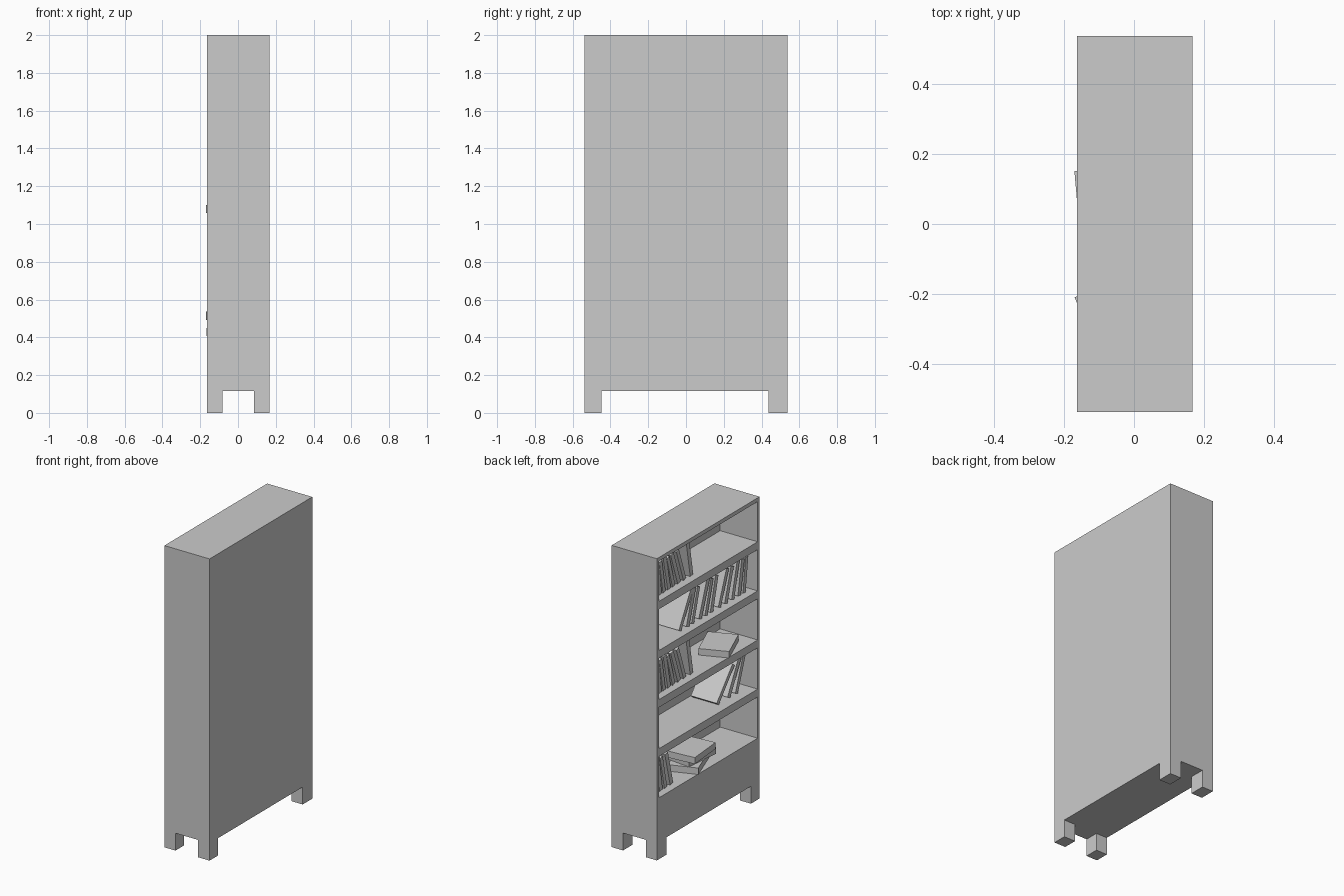
import bpy
from math import radians
from mathutils import Matrix

if "Cube" in bpy.data.objects:
    bpy.data.objects.remove(bpy.data.objects["Cube"])

X0, X1, YW, TOP = -0.163, 0.168, 0.538, 2.0   # case extents
WALL, BACK = 0.02, 0.112                      # side thickness, inner back face
SHELVES = [0.407 + 0.3255 * i for i in range(5)]


def box(name, lo, hi, matrix=None):
    """Box between two corners, optionally placed by a matrix."""
    v = [(x, y, z) for x in (lo[0], hi[0]) for y in (lo[1], hi[1]) for z in (lo[2], hi[2])]
    f = [(0, 1, 3, 2), (4, 6, 7, 5), (0, 4, 5, 1), (2, 3, 7, 6), (0, 2, 6, 4), (1, 5, 7, 3)]
    me = bpy.data.meshes.new(name)
    me.from_pydata(v, [], f)
    ob = bpy.data.objects.new(name, me)
    bpy.context.collection.objects.link(ob)
    if matrix:
        ob.matrix_world = matrix
    return ob


# Case
iy = YW - WALL
box("base_plinth", (X0, -YW, 0.115), (X1, YW, SHELVES[0]))
box("back_panel", (BACK, -YW, SHELVES[0]), (X1, YW, TOP))
box("top_board", (X0, -YW, TOP - 0.025), (BACK, YW, TOP))
for name, y0, y1 in (("right_side", -YW, -iy), ("left_side", iy, YW)):
    box(name, (X0, y0, SHELVES[0]), (BACK, y1, TOP - 0.025))
for z in SHELVES[1:]:
    box("shelf", (X0, -iy, z - 0.052), (BACK, iy, z))

# Legs
for x0, x1 in ((X0, -0.082), (0.085, X1)):
    for y0, y1 in ((-YW, -0.447), (0.437, YW)):
        box("leg", (x0, y0, 0), (x1, y1, 0.115))


def standing(z, books, side, front=-0.115):
    """Row of books leaning towards side (+1: +y, -1: -y): (y of resting edge, lean, height)."""
    for i, (y, lean, h) in enumerate(books):
        t = 0.028 + 0.004 * (i % 2)
        lo, hi = sorted((0, -side * t))
        m = Matrix.Translation((0, y, z)) @ Matrix.Rotation(radians(-side * lean), 4, 'X')
        box("standing_book", (front, lo, 0), (front + 0.19, hi, h), m)


def lying(x, y, z, turn, h=0.043):
    """Book lying flat, turned about z."""
    m = Matrix.Translation((x, y, z)) @ Matrix.Rotation(radians(turn), 4, 'Z')
    box("lying_book", (-0.095, -0.125, 0), (0.095, 0.125, h), m)


# Books on each shelf, from the top down
left_row = [(0.495, 4, .22), (0.45, 7, .23), (0.405, 10, .22), (0.355, 12, .23),
            (0.305, 16, .22), (0.25, 19, .23), (0.19, 19, .23), (0.12, 10, .235)]
standing(SHELVES[4], left_row, 1)
standing(SHELVES[3], [(0.215, 29, .27), (0.13, 17, .24), (0.08, 16, .23), (0.00, 20, .25),
                      (-0.06, 16, .23), (-0.12, 14, .23), (-0.20, 21, .24), (-0.27, 17, .23),
                      (-0.34, 14, .24), (-0.41, 10, .23), (-0.46, 7, .23)], -1)
standing(SHELVES[2], left_row, 1)
lying(-0.035, -0.29, SHELVES[2], 22)
standing(SHELVES[1], [(-0.20, 40, .26), (-0.32, 28, .25), (-0.40, 20, .24)], -1, -0.1)
standing(SHELVES[0], [(0.485, 5, .22), (0.44, 9, .23), (0.39, 12, .22), (0.33, 14, .23)], 1)
lying(-0.035, 0.025, SHELVES[0], 20)
lying(-0.03, -0.005, SHELVES[0] + 0.043, -6)
lying(-0.065, 0.035, SHELVES[0] + 0.086, 5)
